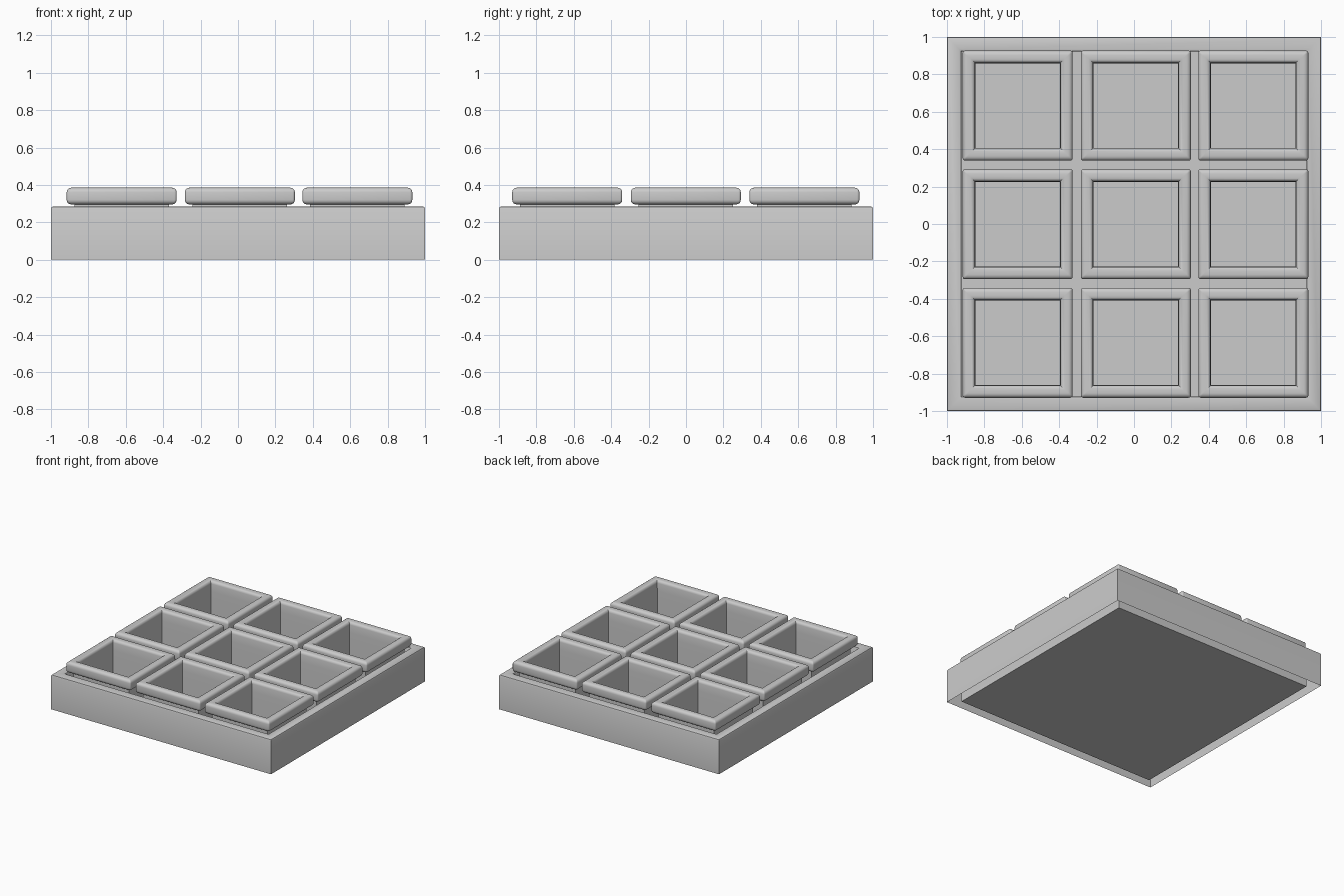
import bpy, bmesh, math

if "Cube" in bpy.data.objects:
    bpy.data.objects.remove(bpy.data.objects["Cube"])

grey = bpy.data.materials.new("plain grey")
grey.diffuse_color = (0.6, 0.6, 0.6, 1)
grey.use_nodes = True
grey.node_tree.nodes["Principled BSDF"].inputs["Base Color"].default_value = grey.diffuse_color


def square_ring(half, z, radius, segs=3):
    """Counter-clockwise square outline with rounded corners."""
    pts = []
    for k in range(4):
        a0 = k * math.pi / 2
        sx = 1 if k in (0, 3) else -1
        sy = 1 if k in (0, 1) else -1
        for s in range(segs + 1):
            a = a0 + s / segs * math.pi / 2
            pts.append((sx * (half - radius) + radius * math.cos(a),
                        sy * (half - radius) + radius * math.sin(a), z))
    return pts


def loft(name, profile, location=(0, 0, 0), floor=False):
    """Sweep a (half width, z, corner radius) profile around a square."""
    bm = bmesh.new()
    rings = [[bm.verts.new(p) for p in square_ring(*row)] for row in profile]
    n = len(rings[0])
    for a, b in zip(rings, rings[1:]):
        for i in range(n):
            j = (i + 1) % n
            bm.faces.new((a[i], a[j], b[j], b[i]))
    if floor:
        bm.faces.new(rings[-1])
    bmesh.ops.remove_doubles(bm, verts=bm.verts[:], dist=1e-5)
    mesh = bpy.data.meshes.new(name)
    bm.to_mesh(mesh)
    bm.free()
    mesh.materials.append(grey)
    ob = bpy.data.objects.new(name, mesh)
    bpy.context.collection.objects.link(ob)
    ob.location = location
    bpy.ops.object.select_all(action='DESELECT')
    ob.select_set(True)
    bpy.context.view_layer.objects.active = ob
    bpy.ops.object.shade_smooth_by_angle(angle=math.radians(35))
    return ob


# Tray: hollow rim, open underneath, with a thin floor at the bottom
loft("tray", [
    (1.0, 0.0, 0), (1.0, 0.272, 0), (0.996, 0.281, 0), (0.987, 0.285, 0),
    (0.935, 0.285, 0), (0.926, 0.281, 0), (0.922, 0.272, 0), (0.922, 0.0, 0),
], floor=True)

# Compartment: straight thin wall with a rounded overhanging lip
lip = [(0.253, 0.0, 0), (0.253, 0.296, 0), (0.272, 0.296, 0.004)]
for s in range(1, 5):                       # lower outer curve
    a = -math.pi / 2 + s / 4 * math.pi / 2
    lip.append((0.272 + 0.022 * math.cos(a), 0.320 + 0.024 * math.sin(a), 0.012))
for s in range(5):                          # upper outer curve
    a = s / 4 * math.pi / 2
    lip.append((0.270 + 0.024 * math.cos(a), 0.361 + 0.024 * math.sin(a), 0.012 - 0.002 * s))
for s in range(5):                          # inner curve
    a = math.pi / 2 + s / 4 * math.pi / 2
    lip.append((0.253 + 0.025 * math.cos(a), 0.361 + 0.024 * math.sin(a), 0))
lip.append((0.226, 0.296, 0))
lip.append((0.226, 0.0, 0))

for row, y in enumerate((-0.635, -0.001, 0.633)):
    for col, x in enumerate((-0.622, 0.01, 0.638)):
        loft(f"compartment_{row + 1}_{col + 1}", lip, (x, y, 0))
